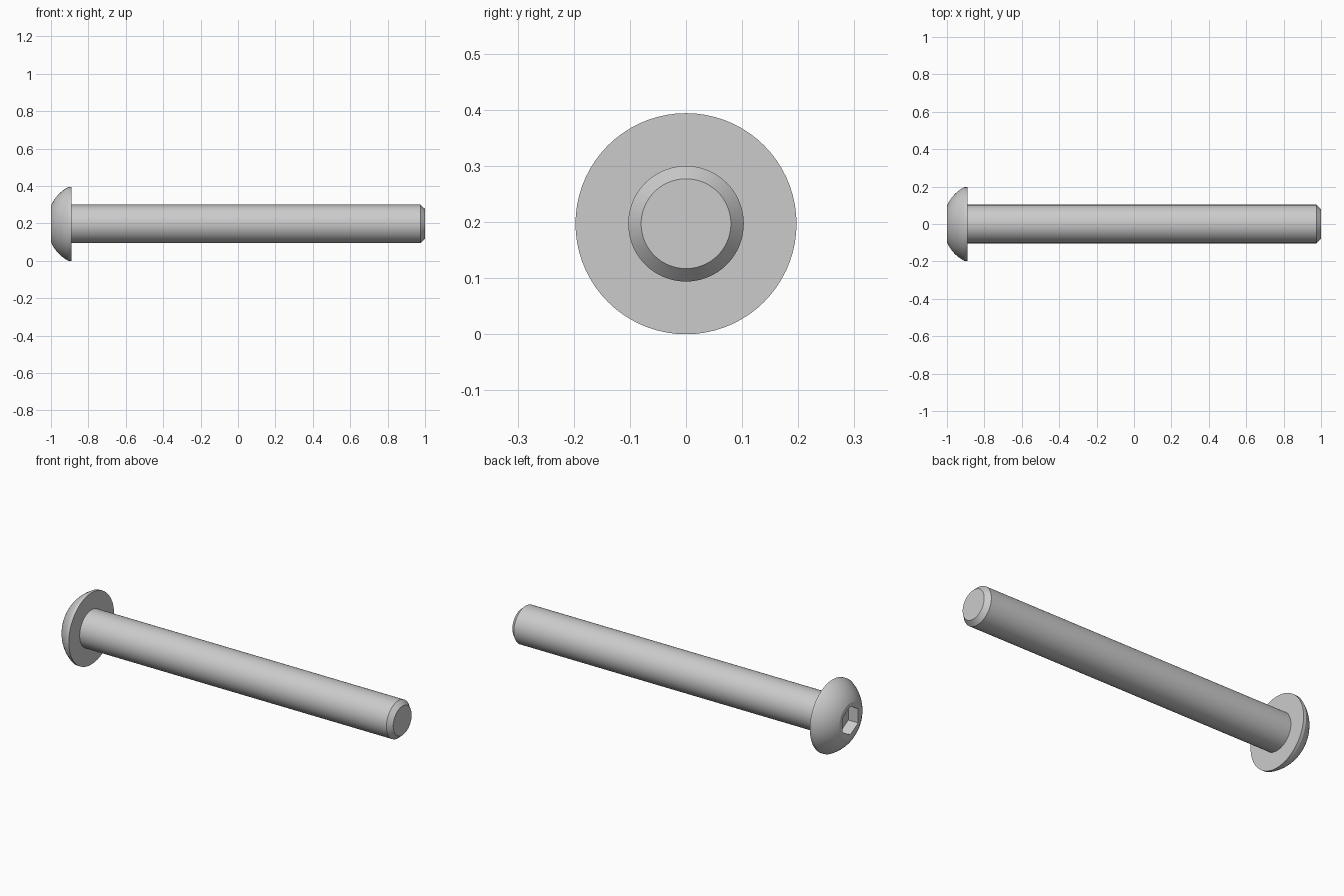
import bpy, bmesh
from math import pi, sin, cos, radians
from mathutils import Vector, Matrix

if "Cube" in bpy.data.objects:
    bpy.data.objects.remove(bpy.data.objects["Cube"])

HEAD_R, SHANK_R, SEGMENTS = 0.197, 0.103, 72
CENTRE_Z = HEAD_R


def add_object(name, bm):
    bmesh.ops.recalc_face_normals(bm, faces=bm.faces)
    mesh = bpy.data.meshes.new(name)
    bm.to_mesh(mesh)
    bm.free()
    obj = bpy.data.objects.new(name, mesh)
    bpy.context.collection.objects.link(obj)
    obj.location.z = CENTRE_Z
    return obj


def arc(p, q, half_angle, steps):
    """Points from p to q on an outward bulging arc."""
    p, q = Vector(p), Vector(q)
    chord = q - p
    radius = chord.length / (2 * sin(half_angle))
    normal = Vector((-chord.y, chord.x)).normalized()
    centre = (p + q) / 2 - normal * radius * cos(half_angle)
    return [centre + Matrix.Rotation(-2 * half_angle * i / steps, 2) @ (p - centre)
            for i in range(steps + 1)]


# Screw body: flat-topped dome, thin rim, shank and chamfered tip, turned about x
dome = arc((-1, 0.097), (-0.907, HEAD_R), radians(20), 10)
profile = [(-1, 0), *dome, (-0.891, HEAD_R), (-0.891, SHANK_R),
           (0.975, SHANK_R), (1, 0.08), (1, 0)]
bm = bmesh.new()
verts = [bm.verts.new((x, 0, r)) for x, r in profile]
edges = [bm.edges.new(pair) for pair in zip(verts, verts[1:])]
bmesh.ops.spin(bm, geom=verts + edges, cent=(0, 0, 0), axis=(1, 0, 0),
               angle=2 * pi, steps=SEGMENTS, use_duplicate=False)
bmesh.ops.remove_doubles(bm, verts=bm.verts, dist=1e-5)
screw = add_object("button_head_screw", bm)

# Hexagonal drive socket, corners pointing up and down
bm = bmesh.new()
bottom = bm.faces.new([bm.verts.new((-0.94, 0.078 * sin(i * pi / 3), 0.078 * cos(i * pi / 3)))
                       for i in range(6)])
side = bmesh.ops.extrude_face_region(bm, geom=[bottom], use_keep_orig=True)
bmesh.ops.translate(bm, vec=(-0.2, 0, 0),
                    verts=[g for g in side["geom"] if isinstance(g, bmesh.types.BMVert)])
cutter = add_object("socket_cutter", bm)
cutter.hide_render = True

cut = screw.modifiers.new("socket", 'BOOLEAN')
cut.operation = 'DIFFERENCE'
cut.solver = 'EXACT'
cut.object = cutter
bpy.context.view_layer.objects.active = screw
screw.select_set(True)
bpy.ops.object.modifier_apply(modifier=cut.name)
bpy.data.objects.remove(cutter)

bpy.ops.object.shade_smooth_by_angle(angle=radians(20))
